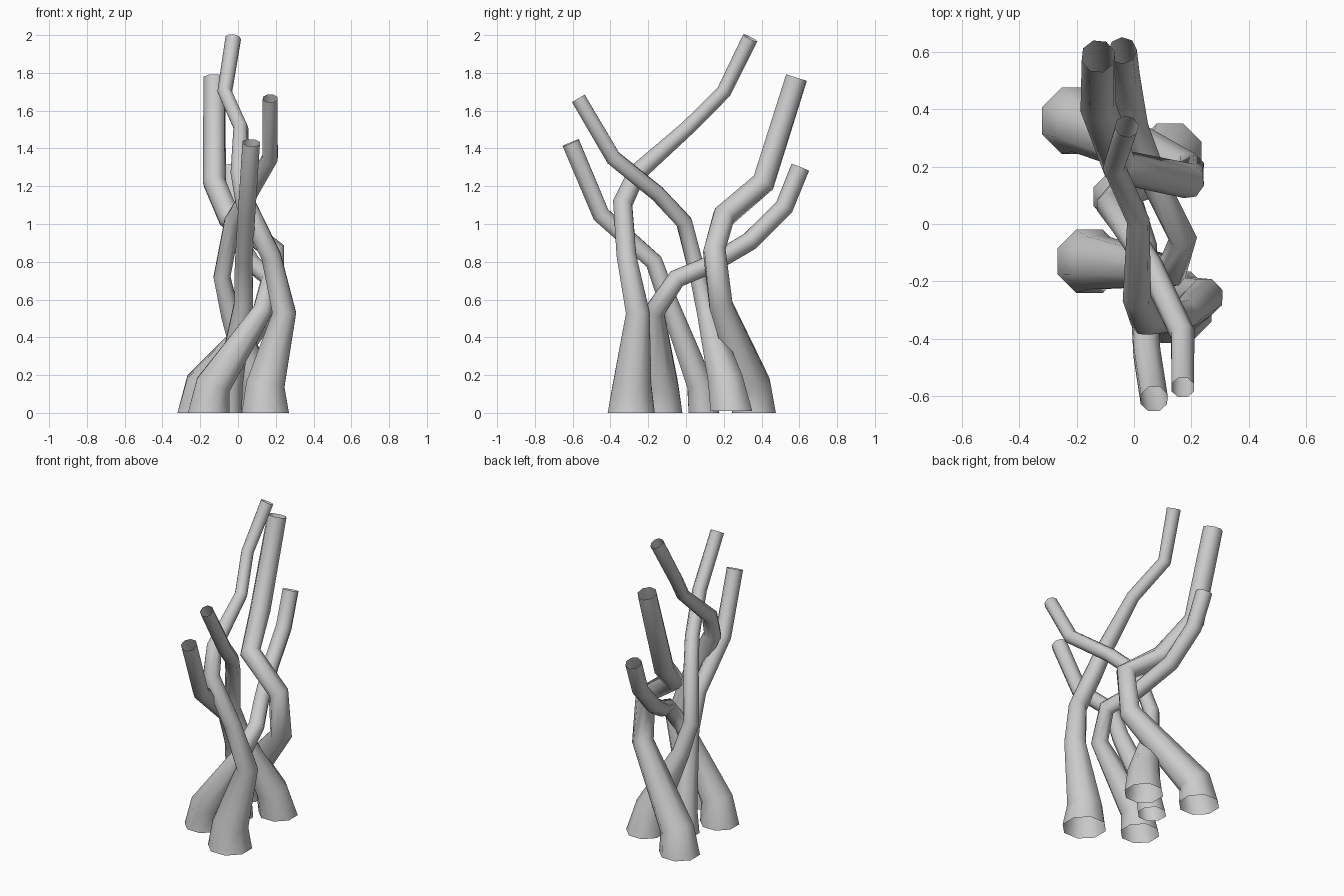
import bpy, bmesh, math
from mathutils import Vector

SIDES = 8

def stem(name, pts):
    """Open eight-sided tube through (x, y, z, radius) points with a flat foot."""
    bm = bmesh.new()
    P = [Vector(p[:3]) for p in pts]
    n = len(P)
    side = Vector((1, 0, 0))
    rings = []
    for i, p in enumerate(P):
        if i == 0:
            t = Vector((0, 0, 1))
        elif i == n - 1:
            t = (p - P[i - 1]).normalized()
        else:
            t = ((p - P[i - 1]).normalized() + (P[i + 1] - p).normalized()).normalized()
        # carry the frame along the path without twist
        side = (side - t * side.dot(t)).normalized()
        up = t.cross(side)
        ring = []
        for k in range(SIDES):
            a = 2 * math.pi * (k + 0.5) / SIDES
            ring.append(bm.verts.new(p + (side * math.cos(a) + up * math.sin(a)) * pts[i][3]))
        rings.append(ring)
    for r0, r1 in zip(rings, rings[1:]):
        for k in range(SIDES):
            j = (k + 1) % SIDES
            f = bm.faces.new((r0[k], r0[j], r1[j], r1[k]))
            f.smooth = True
    me = bpy.data.meshes.new(name)
    bm.to_mesh(me)
    bm.free()
    ob = bpy.data.objects.new(name, me)
    bpy.context.collection.objects.link(ob)

# Tallest stem, foot at front right
stem("tall_stem", [
    (.145, -.29, 0, .135), (.145, -.285, .15, .11), (.245, -.255, .53, .068),
    (.175, -.315, .83, .056), (.04, -.335, 1.11, .055), (.01, -.26, 1.27, .05),
    (.015, .01, 1.51, .04), (-.07, .2, 1.70, .04), (-.025, .34, 1.985, .042)])

# Thick stem, foot at back left
stem("thick_stem", [
    (-.205, .36, 0, .125), (-.18, .35, .15, .105), (.185, .185, .57, .067),
    (.19, .15, .86, .062), (-.05, .2, 1.04, .064), (-.125, .41, 1.22, .064),
    (-.125, .585, 1.775, .06)])

# Low stem leaning to the back, foot at front left
stem("low_back_stem", [
    (-.155, -.13, 0, .12), (-.13, -.135, .15, .1), (.13, -.165, .54, .056),
    (.17, -.05, .71, .05), (.08, .13, .785, .048), (0, .34, .91, .05),
    (-.03, .52, 1.09, .05), (-.04, .605, 1.30, .05)])

# Stem leaning to the front, foot at back right
stem("front_stem", [
    (.125, .24, .01, .12), (.1, .21, .17, .1), (-.04, .11, .52, .054),
    (-.085, .065, .72, .048), (-.03, -.01, 1.01, .046), (.06, -.15, 1.16, .044),
    (.17, -.385, 1.35, .044), (.17, -.57, 1.665, .042)])

# Slim low stem leaning to the front, foot in the middle
stem("low_front_stem", [
    (-.06, .095, 0, .088), (-.045, .075, .15, .075), (.03, -.09, .58, .054),
    (.03, -.17, .80, .05), (.045, -.45, 1.05, .05), (.07, -.61, 1.43, .05)])
